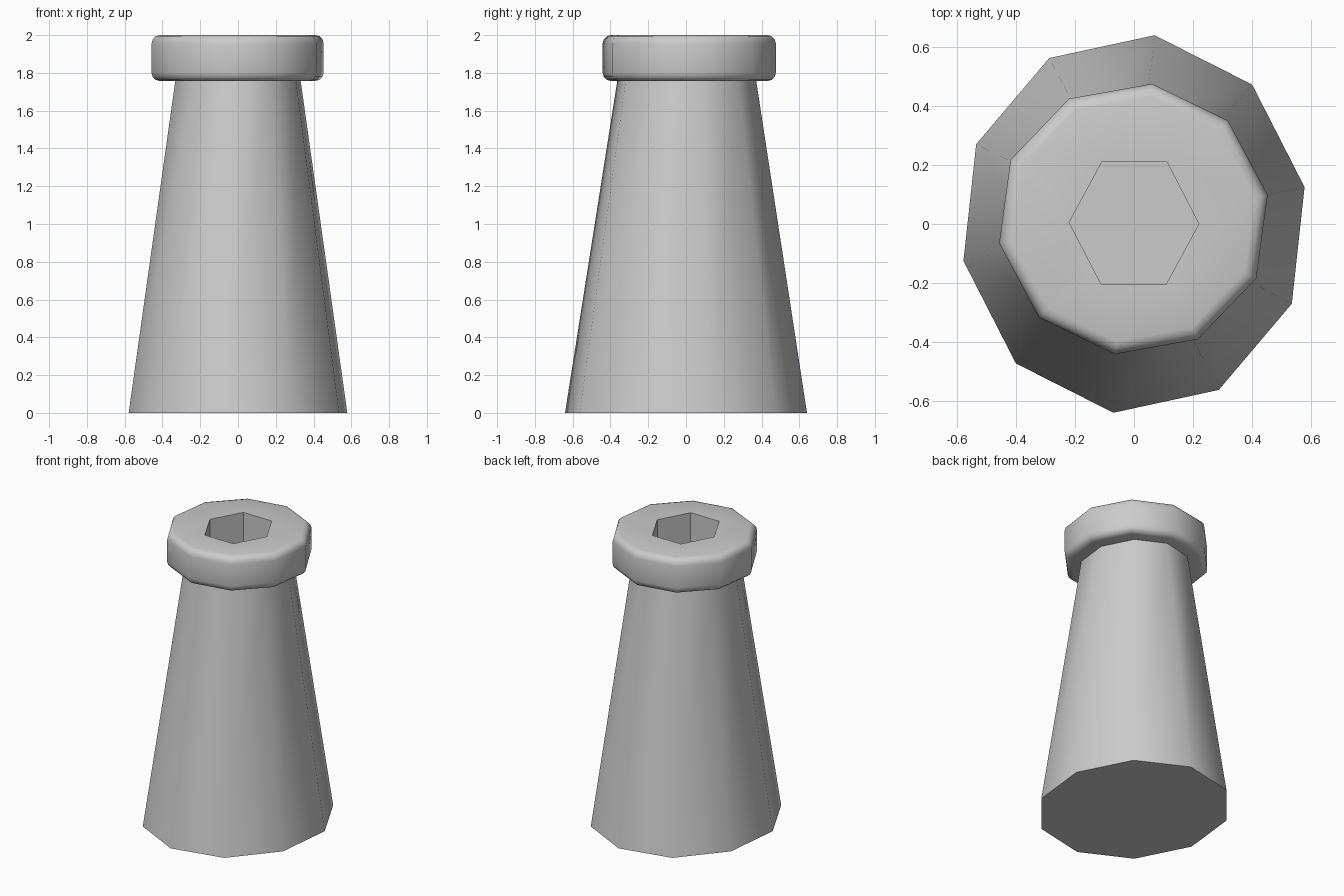
import bpy, bmesh
from math import sin, cos, pi, radians

cube = bpy.data.objects.get("Cube")
if cube:
    bpy.data.objects.remove(cube, do_unlink=True)

grey = bpy.data.materials.new("light_grey")
grey.use_nodes = True
colour = (0.6, 0.6, 0.6, 1)
grey.diffuse_color = colour
grey.node_tree.nodes["Principled BSDF"].inputs["Base Color"].default_value = colour


def ring(bm, sides, phase, rx, ry, z, cx=0, cy=0):
    """A polygon of vertices at height z."""
    angles = [radians(phase) + 2 * pi * i / sides for i in range(sides)]
    return [bm.verts.new((cx + rx * cos(a), cy + ry * sin(a), z)) for a in angles]


def bridge(bm, lower, upper):
    n = len(lower)
    for i in range(n):
        j = (i + 1) % n
        bm.faces.new((lower[i], lower[j], upper[j], upper[i]))


def finish(bm, name):
    bmesh.ops.recalc_face_normals(bm, faces=bm.faces[:])
    mesh = bpy.data.meshes.new(name)
    bm.to_mesh(mesh)
    bm.free()
    mesh.materials.append(grey)
    obj = bpy.data.objects.new(name, mesh)
    bpy.context.collection.objects.link(obj)
    bpy.ops.object.select_all(action='DESELECT')
    obj.select_set(True)
    bpy.context.view_layer.objects.active = obj
    bpy.ops.object.shade_smooth_by_angle(angle=radians(45))


def loop_edges(bm, loop):
    edges = []
    for i, v in enumerate(loop):
        w = loop[(i + 1) % len(loop)]
        edges.append(bm.edges.get((v, w)) or bm.edges.new((v, w)))
    return edges


RIM_BOTTOM, RIM_TOP = 1.757, 2.0

# Tapered ten-sided shaft, slightly oval
bm = bmesh.new()
base = ring(bm, 10, 11.2, 0.59, 0.645, 0)
neck = ring(bm, 10, 11.2, 0.338, 0.37, RIM_BOTTOM + 0.003, 0, 0.004)
bridge(bm, base, neck)
bm.faces.new(base)
bm.faces.new(neck)
finish(bm, "shaft")

# Rounded ten-sided rim with a hexagonal socket
bm = bmesh.new()
radius, bevel, steps = 0.463, 0.045, 3
arc = [pi / 2 * i / steps for i in range(steps + 1)]
profile = [(radius - bevel + bevel * sin(a), RIM_BOTTOM + bevel - bevel * cos(a)) for a in arc]
profile += [(radius - bevel + bevel * cos(a), RIM_TOP - bevel + bevel * sin(a)) for a in arc]
rings = [ring(bm, 10, 10.2, r, r, z, -0.002, 0.017) for r, z in profile]
for lower, upper in zip(rings, rings[1:]):
    bridge(bm, lower, upper)
socket_low = ring(bm, 6, -0.6, 0.22, 0.24, RIM_BOTTOM, 0, 0.003)
socket_top = ring(bm, 6, -0.6, 0.22, 0.24, RIM_TOP, 0, 0.003)
bridge(bm, socket_low, socket_top)
for outer, inner in ((rings[0], socket_low), (rings[-1], socket_top)):
    edges = loop_edges(bm, outer) + loop_edges(bm, inner)
    bmesh.ops.triangle_fill(bm, edges=edges, use_beauty=True)
finish(bm, "rim")
